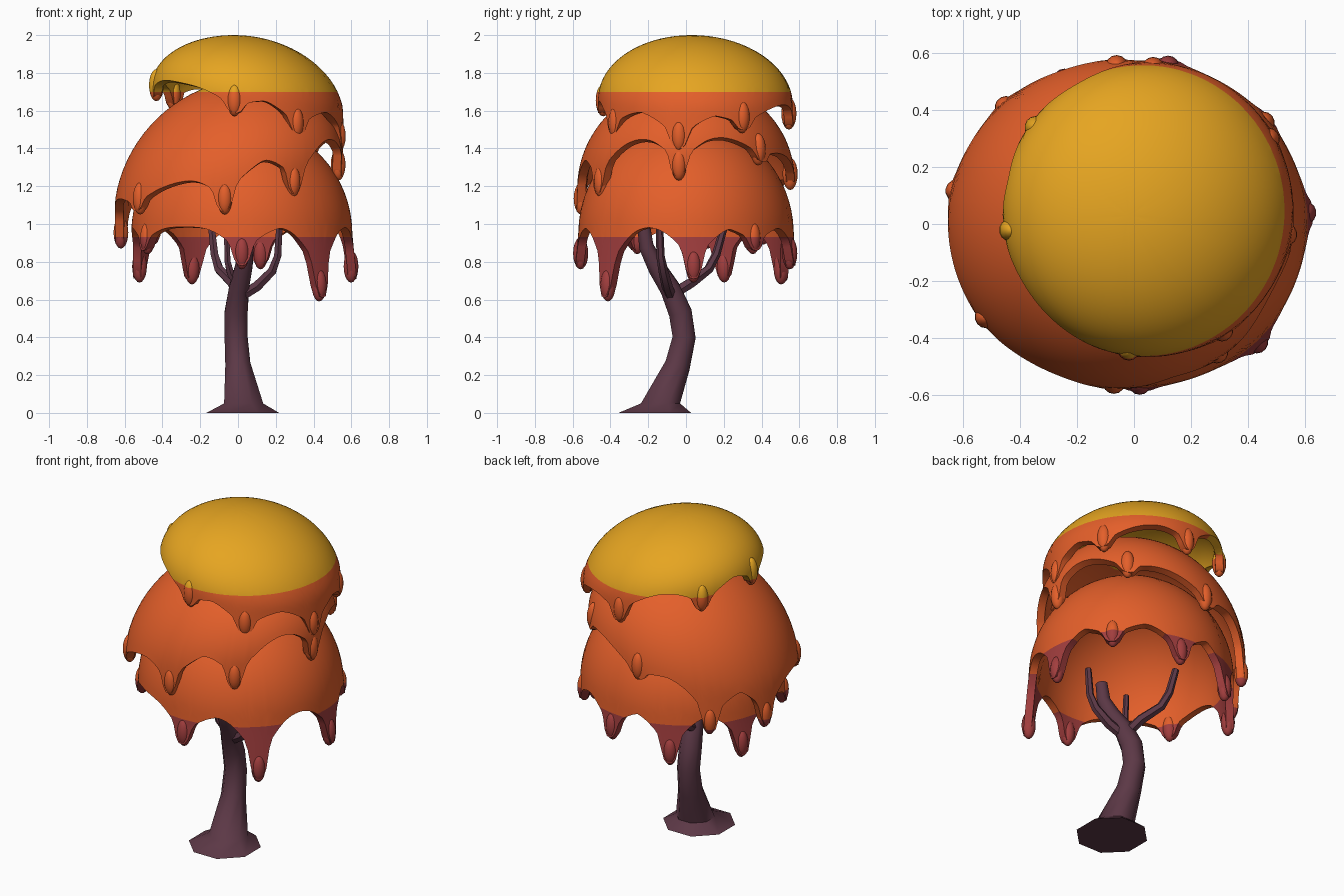
import bpy, bmesh, math
from mathutils import Vector, Matrix

if "Cube" in bpy.data.objects:
    bpy.data.objects.remove(bpy.data.objects["Cube"])


def material(name, rgb):
    m = bpy.data.materials.new(name)
    m.diffuse_color = (*[((c / 255 + 0.055) / 1.055) ** 2.4 for c in rgb], 1)
    m.use_nodes = True
    m.node_tree.nodes["Principled BSDF"].inputs["Base Color"].default_value = m.diffuse_color
    return m


YELLOW = material("golden yellow", (230, 165, 33))
ORANGE = material("orange", (228, 95, 42))
RED = material("dark red", (162, 62, 62))
BARK = material("bark purple brown", (92, 56, 70))


def finish(bm, name, mats):
    me = bpy.data.meshes.new(name)
    bm.to_mesh(me)
    bm.free()
    for m in mats:
        me.materials.append(m)
    ob = bpy.data.objects.new(name, me)
    bpy.context.collection.objects.link(ob)
    bpy.context.view_layer.objects.active = ob
    ob.select_set(True)
    bpy.ops.object.shade_smooth_by_angle(angle=math.radians(50))
    ob.select_set(False)
    return ob


# Dripping foliage cap: hollow dome whose rim hangs down in rounded fingers
def cap(name, apex, base, rx, ry, zb, zb_tilt, arch, arch_tilt, drips, flare=0.03, thick=0.045):
    segs, rows = 180, 20
    zt = apex[2]

    def rim(th):
        a = arch + arch_tilt * math.cos(th)
        drop = 0
        for deg, tip in drips:
            d = abs((th - math.radians(deg) + math.pi) % (2 * math.pi) - math.pi) * rx
            g = 0.5 * math.exp(-(d / 0.13) ** 2) + 0.5 * math.exp(-(d / 0.055) ** 4)
            at = arch + arch_tilt * math.cos(math.radians(deg))
            drop = max(drop, (at - tip - 0.01) * g)
        return a - drop

    def point(th, z, inset=0):
        u = (zt - z) / (zt - zb - zb_tilt * math.cos(th))
        k = math.sqrt(max(0, 1 - (1 - u) ** 2)) if u < 1 else 1 + flare * (u - 1)
        w = min(u, 1)
        cx = apex[0] + (base[0] - apex[0]) * w
        cy = apex[1] + (base[1] - apex[1]) * w
        return Vector((cx + (rx * k - inset) * math.cos(th), cy + (ry * k - inset) * math.sin(th), z))

    bm = bmesh.new()
    top = bm.verts.new(apex)
    cols = []
    for i in range(segs):
        th = 2 * math.pi * i / segs
        zr = rim(th)
        cols.append([bm.verts.new(point(th, zt - (zt - zr) * (1 - math.cos(j / rows * math.pi / 2))))
                     for j in range(1, rows + 1)])
    for i in range(segs):
        a, b = cols[i], cols[(i + 1) % segs]
        bm.faces.new((top, a[0], b[0]))
        for j in range(rows - 1):
            bm.faces.new((a[j], a[j + 1], b[j + 1], b[j]))
    # shell thickness
    tmp = finish(bm, "shell", [])
    mod = tmp.modifiers.new("thickness", 'SOLIDIFY')
    mod.thickness, mod.offset = thick, -1
    bpy.context.view_layer.update()
    shell = bpy.data.meshes.new_from_object(tmp.evaluated_get(bpy.context.evaluated_depsgraph_get()))
    bpy.data.objects.remove(tmp)
    bm = bmesh.new()
    bm.from_mesh(shell)
    # long rounded bulbs on the drip tips
    for deg, tip in drips:
        th = math.radians(deg)
        c = point(th, tip + 0.075, thick * 0.5)
        bmesh.ops.create_uvsphere(bm, u_segments=14, v_segments=10, radius=1,
                                  matrix=Matrix.Translation(c) @ Matrix.Diagonal((0.04, 0.04, 0.085, 1)))
    # colour bands by height
    for z in (0.93, 1.7):
        bmesh.ops.bisect_plane(bm, geom=bm.verts[:] + bm.edges[:] + bm.faces[:],
                               plane_co=(0, 0, z), plane_no=(0, 0, 1))
    for f in bm.faces:
        z = f.calc_center_median().z
        f.material_index = 0 if z > 1.7 else 1 if z > 0.93 else 2
    return finish(bm, name, [YELLOW, ORANGE, RED])


cap("top_foliage", (-0.02, 0.03, 2.0), (0.05, 0.05), 0.505, 0.515, 1.645, -0.03, 1.68, -0.1,
    [(-98, 1.58), (-58, 1.46), (-10, 1.39), (30, 1.49), (88, 1.51), (144, 1.61), (188, 1.66)])
cap("middle_foliage", (0.04, 0.02, 1.76), (-0.05, 0.0), 0.6, 0.575, 1.21, 0.08, 1.3, 0.17,
    [(-92, 1.06), (-54, 1.15), (-4, 1.24), (45, 1.32), (92, 1.19), (133, 0.9), (168, 0.88), (-144, 1.06)])
cap("bottom_foliage", (0.02, 0.0, 1.54), (0.02, 0.0), 0.585, 0.57, 0.95, 0, 0.985, 0,
    [(-90, 0.77), (-46, 0.6), (4, 0.7), (40, 0.85), (80, 0.77), (117, 0.69), (159, 0.7), (208, 0.85)],
    flare=0.1)


# Tapered eight-sided tube along (x, y, z, radius) points
def tube(name, pts, sides=8, level=0):
    bm = bmesh.new()
    P = [Vector(p[:3]) for p in pts]
    rings = []
    for i, p in enumerate(P):
        t = (P[min(i + 1, len(P) - 1)] - P[max(i - 1, 0)]).normalized()
        if i < level:
            t = Vector((0, 0, 1))
        ax = t.cross(Vector((0, 1, 0))).normalized()
        ay = t.cross(ax)
        ring = []
        for k in range(sides):
            a = 2 * math.pi * (k + 0.5) / sides
            ring.append(bm.verts.new(p + pts[i][3] * (ax * math.cos(a) + ay * math.sin(a))))
        rings.append(ring)
    for a, b in zip(rings, rings[1:]):
        for k in range(sides):
            bm.faces.new((a[k], a[(k + 1) % sides], b[(k + 1) % sides], b[k]))
    bm.faces.new(rings[0])
    bm.faces.new(rings[-1])
    bmesh.ops.recalc_face_normals(bm, faces=bm.faces[:])
    return finish(bm, name, [BARK])


# Curved trunk with flared foot
tube("trunk", [(0.025, -0.165, 0, 0.208), (0.03, -0.135, 0.05, 0.112), (0.0, -0.045, 0.25, 0.072),
               (-0.01, -0.01, 0.4, 0.066), (-0.01, -0.03, 0.53, 0.066), (0.005, -0.085, 0.66, 0.057),
               (0.03, -0.155, 0.77, 0.05), (0.045, -0.21, 0.88, 0.042), (0.05, -0.225, 1.0, 0.036)], level=2)
# Branches
tube("right_branch", [(0.02, -0.08, 0.62, 0.03), (0.1, -0.1, 0.67, 0.03), (0.18, -0.12, 0.75, 0.026),
                      (0.21, -0.135, 0.83, 0.022), (0.22, -0.14, 1.0, 0.019)], 6)
tube("back_branch", [(0.0, -0.07, 0.63, 0.03), (-0.03, 0.03, 0.69, 0.03), (-0.1, 0.12, 0.76, 0.026),
                     (-0.125, 0.16, 0.84, 0.023), (-0.14, 0.2, 0.98, 0.02)], 6)
tube("short_branch", [(0.01, -0.1, 0.66, 0.025), (-0.04, -0.13, 0.74, 0.022), (-0.055, -0.14, 0.8, 0.018),
                      (-0.06, -0.14, 0.93, 0.016)], 6)
